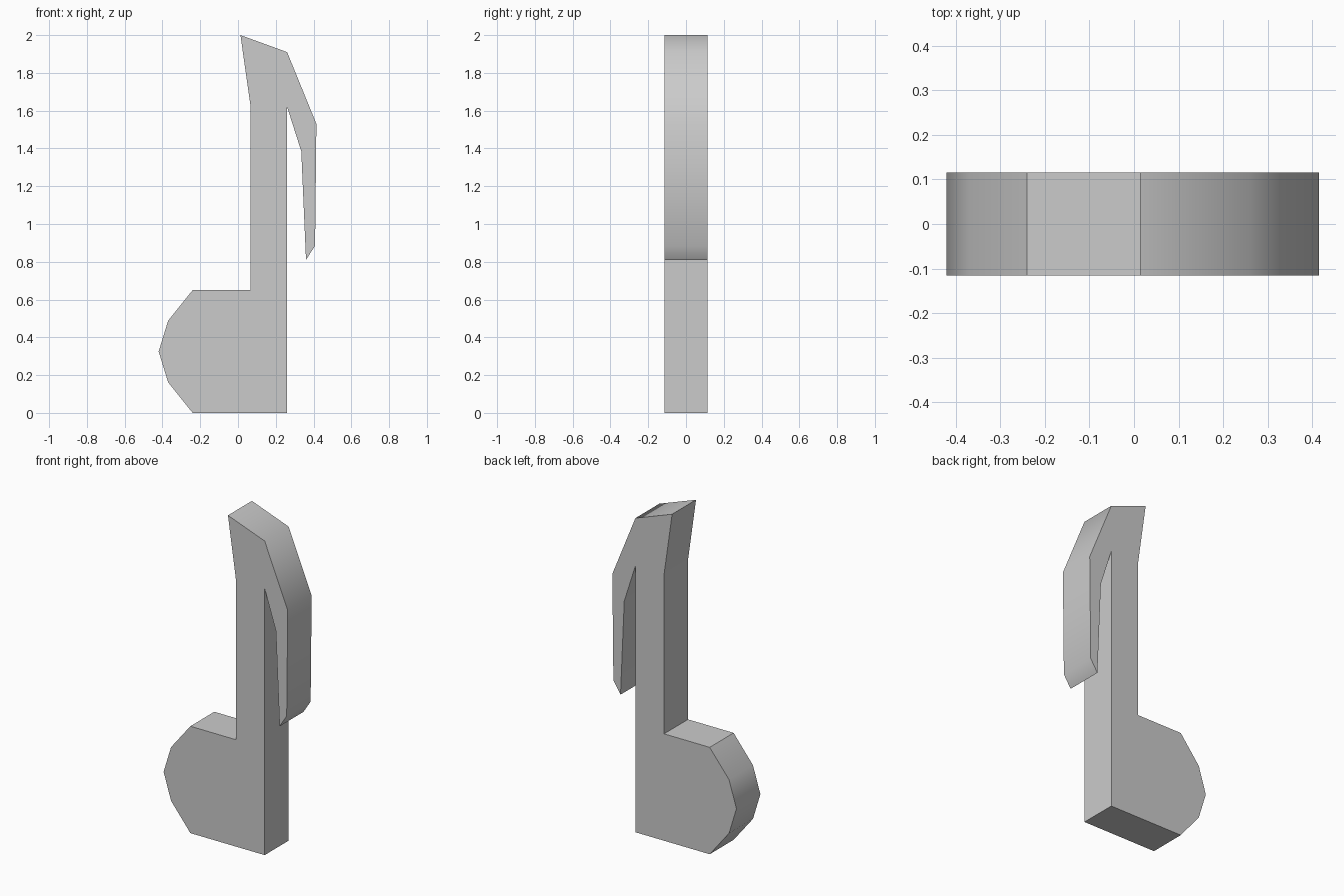
import bpy, bmesh, math

if "Cube" in bpy.data.objects:
    bpy.data.objects.remove(bpy.data.objects["Cube"])

HALF_DEPTH = 0.115

# Outline of the note in the x-z plane
flag = [(0.26, 1.62), (0.335, 1.385), (0.36, 0.81), (0.408, 0.885),
        (0.415, 1.53), (0.26, 1.91), (0.013, 2.0)]
stem_left = [(0.067, 1.62), (0.067, 0.65)]
head = [(-0.24, 0.65), (-0.37, 0.488), (-0.42, 0.325), (-0.37, 0.162), (-0.24, 0.0)]
stem_foot = [(0.26, 0.0)]
outline = flag + stem_left + head + stem_foot

# Extrude the outline from front to back
bm = bmesh.new()
face = bm.faces.new([bm.verts.new((x, -HALF_DEPTH, z)) for x, z in outline])
extruded = bmesh.ops.extrude_face_region(bm, geom=[face], use_keep_orig=True)
moved = [g for g in extruded["geom"] if isinstance(g, bmesh.types.BMVert)]
bmesh.ops.translate(bm, verts=moved, vec=(0, 2 * HALF_DEPTH, 0))
bmesh.ops.recalc_face_normals(bm, faces=bm.faces)

mesh = bpy.data.meshes.new("music_note")
bm.to_mesh(mesh)
bm.free()
note = bpy.data.objects.new("music_note", mesh)
bpy.context.collection.objects.link(note)

# Smooth the curved rims, keep the corners sharp
bpy.context.view_layer.objects.active = note
note.select_set(True)
bpy.ops.object.shade_smooth_by_angle(angle=math.radians(50))
